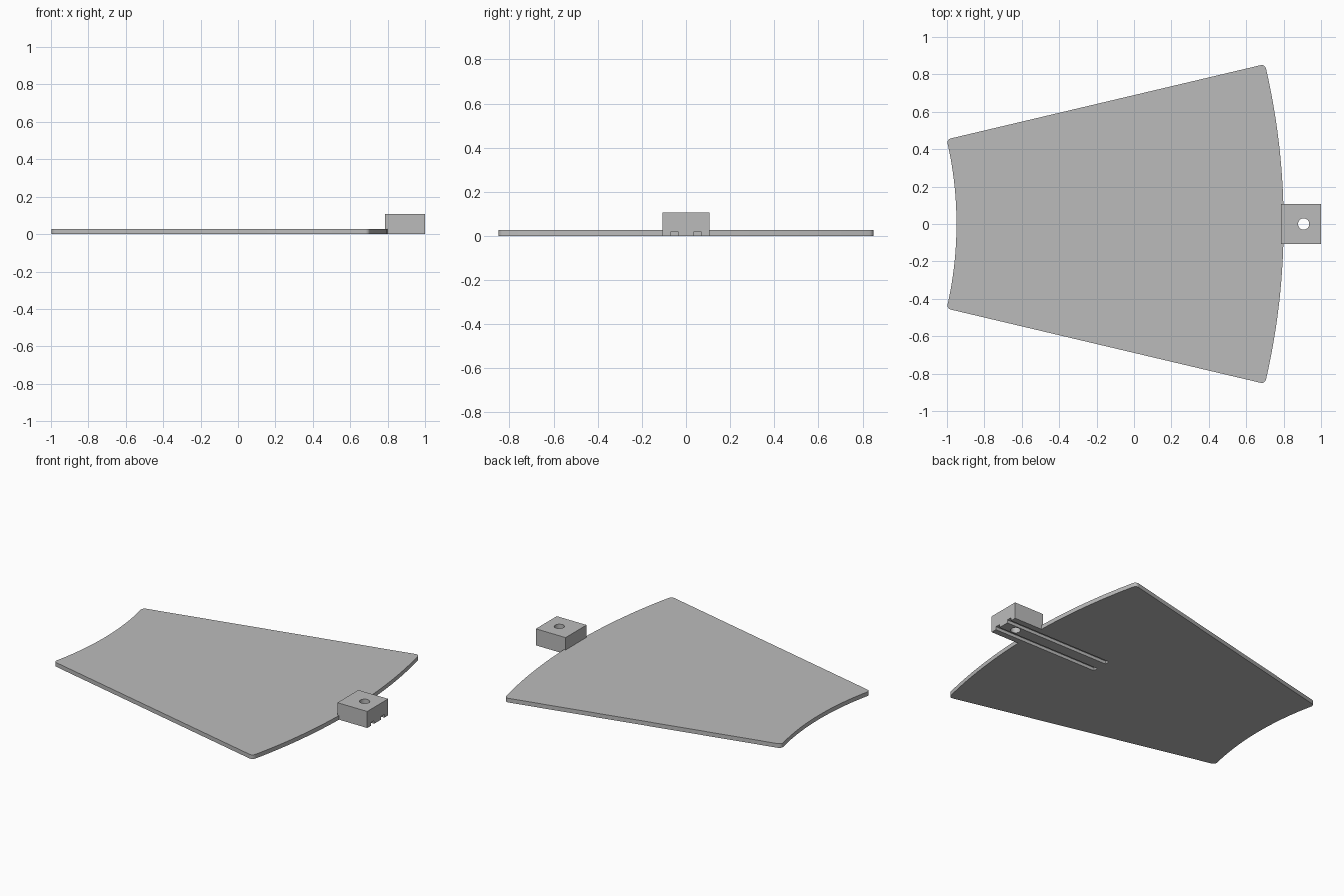
import bpy, bmesh
from math import sin, cos, radians
from mathutils import Matrix, Vector

cube = bpy.data.objects.get("Cube")
if cube:
    bpy.data.objects.remove(cube, do_unlink=True)

# One plain grey for everything
grey = bpy.data.materials.new("plain grey")
grey.use_nodes = True
colour = (0.5, 0.5, 0.5, 1)
grey.diffuse_color = colour
grey.node_tree.nodes["Principled BSDF"].inputs["Base Color"].default_value = colour

APEX_X, R_IN, R_OUT, HALF = -2.915, 1.966, 3.715, radians(13.3)
PLATE_T, BLOCK_H, BLOCK_X0, BLOCK_Y = 0.027, 0.107, 0.787, 0.107


def make_object(name, bm):
    bmesh.ops.recalc_face_normals(bm, faces=bm.faces)
    mesh = bpy.data.meshes.new(name)
    bm.to_mesh(mesh)
    bm.free()
    mesh.materials.append(grey)
    obj = bpy.data.objects.new(name, mesh)
    bpy.context.collection.objects.link(obj)
    return obj


def box(name, lo, hi):
    lo, hi = Vector(lo), Vector(hi)
    bm = bmesh.new()
    bmesh.ops.create_cube(bm, size=1, matrix=Matrix.Translation((lo + hi) / 2)
                          @ Matrix.Diagonal((*(hi - lo), 1)))
    return make_object(name, bm)


def cylinder(name, centre, radius, depth):
    bm = bmesh.new()
    bmesh.ops.create_cone(bm, cap_ends=True, segments=48, radius1=radius, radius2=radius,
                          depth=depth, matrix=Matrix.Translation(centre))
    return make_object(name, bm)


def arc(radius, start, end, steps=40):
    angles = [start + (end - start) * i / steps for i in range(steps + 1)]
    return [(APEX_X + radius * cos(a), radius * sin(a), 0) for a in angles]


def select_only(obj):
    bpy.ops.object.select_all(action='DESELECT')
    obj.select_set(True)
    bpy.context.view_layer.objects.active = obj


def cut(obj, cutters):
    select_only(obj)
    for cutter in cutters:
        mod = obj.modifiers.new("cut", 'BOOLEAN')
        mod.operation, mod.solver, mod.object = 'DIFFERENCE', 'EXACT', cutter
        bpy.ops.object.modifier_apply(modifier=mod.name)


# Ring-sector plate with rounded corners
bm = bmesh.new()
outline = arc(R_OUT, -HALF, HALF) + arc(R_IN, HALF, -HALF)
face = bm.faces.new([bm.verts.new(p) for p in outline])
n = len(outline) // 2
bm.verts.ensure_lookup_table()
corners = [bm.verts[i] for i in (0, n - 1, n, 2 * n - 1)]
bmesh.ops.bevel(bm, geom=corners, offset=0.024, segments=6, profile=0.5, affect='VERTICES')
extruded = bmesh.ops.extrude_face_region(bm, geom=bm.faces[:])
top = [v for v in extruded["geom"] if isinstance(v, bmesh.types.BMVert)]
bmesh.ops.translate(bm, verts=top, vec=(0, 0, PLATE_T))
plate = make_object("fan_plate", bm)

# Mounting block on the wide edge
block = box("mounting_block", (BLOCK_X0, -BLOCK_Y, 0), (1, BLOCK_Y, BLOCK_H))

# Two underside channels and the vertical hole
grooves = [box("groove_cutter", (0.25, y - 0.016, -0.02), (1.1, y + 0.016, 0.02))
           for y in (-0.052, 0.052)]
hole = cylinder("hole_cutter", (0.907, 0, 0.05), 0.03, 0.3)
cut(plate, grooves)
cut(block, grooves + [hole])
for cutter in grooves + [hole]:
    bpy.data.objects.remove(cutter, do_unlink=True)

for part in (plate, block):
    select_only(part)
    bpy.ops.object.shade_smooth_by_angle(angle=radians(30))
